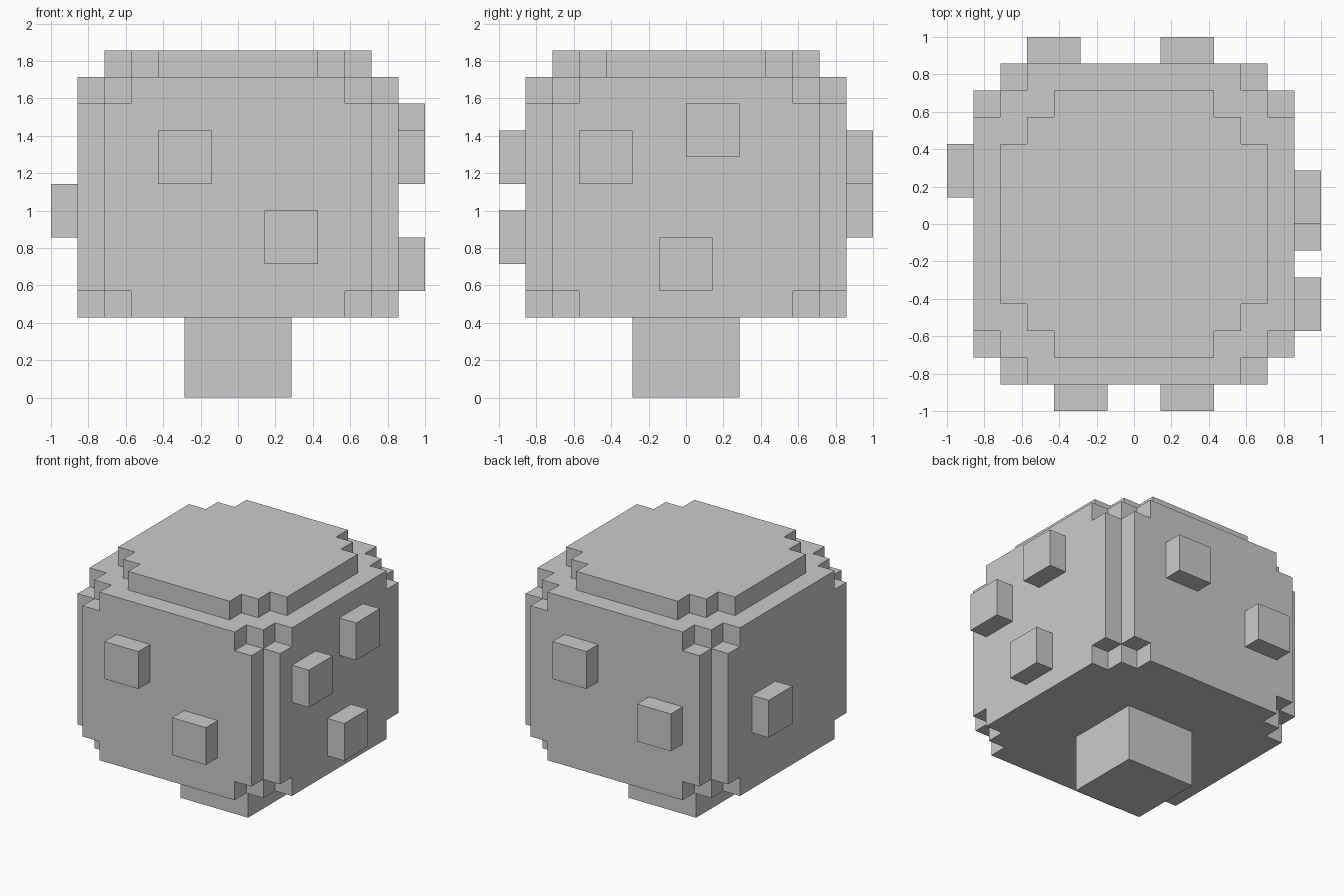
import bpy, bmesh, math
from mathutils import Vector, Matrix

if "Cube" in bpy.data.objects:
    bpy.data.objects.remove(bpy.data.objects["Cube"])

U = 1 / 7  # one block of the grid


def finish(bm, name):
    bmesh.ops.recalc_face_normals(bm, faces=bm.faces)
    mesh = bpy.data.meshes.new(name)
    bm.to_mesh(mesh)
    bm.free()
    obj = bpy.data.objects.new(name, mesh)
    bpy.context.collection.objects.link(obj)
    return obj


def box(name, lo, hi):
    lo, hi = Vector(lo) * U, Vector(hi) * U
    bm = bmesh.new()
    bmesh.ops.create_cube(bm, size=1, matrix=Matrix.Translation((lo + hi) / 2)
                          @ Matrix.Diagonal((*(hi - lo), 1)))
    return finish(bm, name)


def blocks(name, cells):
    """Skin a set of grid cells with outer faces only, then merge flat areas."""
    bm = bmesh.new()
    for cell in cells:
        centre = Vector(cell) + Vector((.5, .5, .5))
        for axis in range(3):
            for sign in (-1, 1):
                n = Vector((0, 0, 0))
                n[axis] = sign
                if tuple(int(c + d) for c, d in zip(cell, n)) in cells:
                    continue
                a, b = Vector((0, 0, 0)), Vector((0, 0, 0))
                a[(axis + 1) % 3] = .5
                b[(axis + 2) % 3] = .5 * sign
                mid = centre + n / 2
                bm.faces.new([bm.verts.new((mid + p) * U)
                              for p in (-a - b, a - b, a + b, -a + b)])
    bmesh.ops.remove_doubles(bm, verts=bm.verts, dist=1e-4)
    bmesh.ops.dissolve_limit(bm, angle_limit=math.radians(1),
                             verts=bm.verts, edges=bm.edges)
    return finish(bm, name)


# Cap: each layer is a union of centred rectangles (half x, half y)
wall = [(5, 6), (6, 5)]
rim = [(4, 6), (5, 5), (6, 4)]
crown = [(3, 5), (4, 4), (5, 3)]
layers = [(3, 4, rim), (4, 11, wall), (11, 12, rim), (12, 13, crown)]
cap_cells = {(x, y, z)
             for z0, z1, rects in layers for hx, hy in rects
             for z in range(z0, z1)
             for x in range(-hx, hx) for y in range(-hy, hy)}
blocks("cap", cap_cells)

# Stem
box("stem", (-2, -2, 0), (2, 2, 3))

# Raised spots on each side: (start along the face, start height)
spots = {
    "front": [(-3, 8), (1, 5)],
    "back": [(1, 8), (-4, 6)],
    "right": [(-4, 8), (0, 9), (-1, 4)],
    "left": [(1, 6)],
}
for side, places in spots.items():
    d = 6 if side in ("back", "right") else -7
    for i, (s, z) in enumerate(places, 1):
        if side in ("front", "back"):
            lo, hi = (s, d, z), (s + 2, d + 1, z + 2)
        else:
            lo, hi = (d, s, z), (d + 1, s + 2, z + 2)
        box(f"{side}_spot_{i}", lo, hi)
